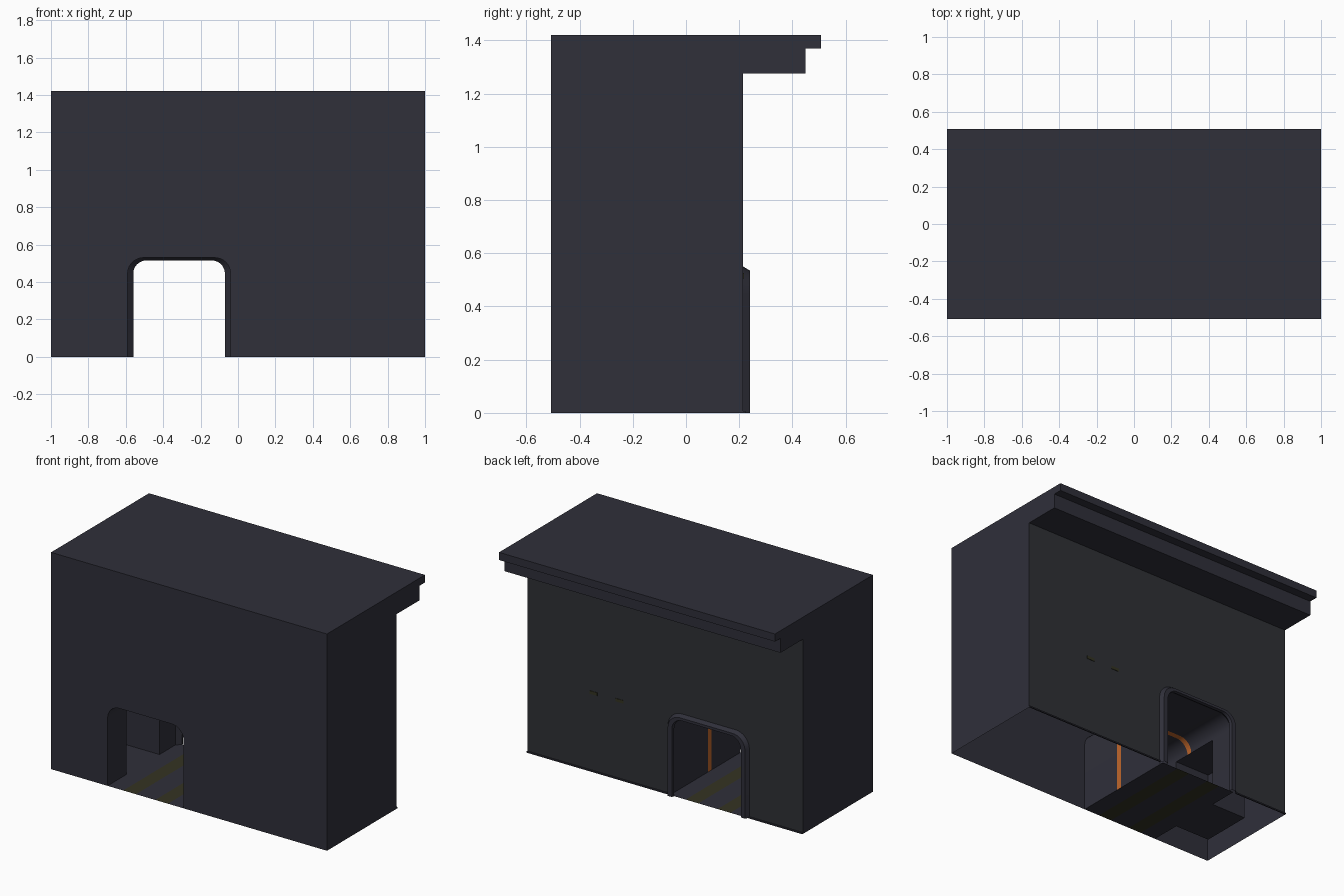
import bpy, bmesh, math

if "Cube" in bpy.data.objects:
    bpy.data.objects.remove(bpy.data.objects["Cube"])

def material(name, rgb):
    m = bpy.data.materials.new(name)
    m.diffuse_color = (*rgb, 1)
    m.use_nodes = True
    m.node_tree.nodes["Principled BSDF"].inputs["Base Color"].default_value = m.diffuse_color
    return m

DARK = material("charcoal", (0.029, 0.029, 0.042))
BACK = material("back_wall_grey", (0.028, 0.030, 0.036))
ORANGE = material("orange", (0.53, 0.135, 0.025))
OLIVE = material("dark_olive", (0.034, 0.033, 0.016))

def build(name, faces, mats, recalc=False, smooth=False):
    """faces: list of (points, material index)"""
    bm = bmesh.new()
    for pts, mi in faces:
        bm.faces.new([bm.verts.new(p) for p in pts]).material_index = mi
    bmesh.ops.remove_doubles(bm, verts=bm.verts, dist=0.0005)
    if recalc:
        bmesh.ops.recalc_face_normals(bm, faces=bm.faces)
    me = bpy.data.meshes.new(name)
    bm.to_mesh(me)
    bm.free()
    ob = bpy.data.objects.new(name, me)
    bpy.context.collection.objects.link(ob)
    for m in mats:
        me.materials.append(m)
    if smooth:
        bpy.ops.object.select_all(action='DESELECT')
        ob.select_set(True)
        bpy.context.view_layer.objects.active = ob
        bpy.ops.object.shade_smooth_by_angle(angle=math.radians(30))
    return ob

def arch(y, x0, x1, top, r, n=8):
    """Open doorway outline with rounded top corners, left foot to right foot"""
    pts = [(x0, y, 0)]
    for cx, a0 in ((x0 + r, math.pi), (x1 - r, math.pi / 2)):
        for i in range(n + 1):
            a = a0 - i / n * math.pi / 2
            pts.append((cx + r * math.cos(a), y, top - r + r * math.sin(a)))
    return pts + [(x1, y, 0)]

def loft(loops, rule=lambda k, i: 0):
    """Strips between successive outlines; rule gives material index or None to skip"""
    out = []
    for k, (a, b) in enumerate(zip(loops, loops[1:])):
        for i in range(len(a) - 1):
            mi = rule(k, i)
            if mi is not None:
                out.append(((a[i], b[i], b[i + 1], a[i + 1]), mi))
    return out

def box(name, x, y, z, mat):
    c = lambda i, j, k: (x[i], y[j], z[k])
    quads = [[c(i, 0, 0), c(i, 1, 0), c(i, 1, 1), c(i, 0, 1)] for i in (0, 1)]
    quads += [[c(0, i, 0), c(1, i, 0), c(1, i, 1), c(0, i, 1)] for i in (0, 1)]
    quads += [[c(0, 0, i), c(1, 0, i), c(1, 1, i), c(0, 1, i)] for i in (0, 1)]
    return build(name, [(q, 0) for q in quads], [mat], recalc=True)

FRONT, REAR, TOP = -0.507, 0.215, 1.42
L, R, H, RAD = -0.59, -0.04, 0.53, 0.085

# Wall block with stepped cornice, open underneath
profile = [(FRONT, 0), (FRONT, TOP), (0.507, TOP), (0.507, 1.37), (0.45, 1.37),
           (0.45, 1.275), (REAR, 1.275), (REAR, 0)]
faces = [([(x, y, z) for y, z in profile], 0) for x in (-1, 1)]
for (y0, z0), (y1, z1) in list(zip(profile, profile[1:]))[1:-1]:
    faces.append(([(-1, y0, z0), (1, y0, z0), (1, y1, z1), (-1, y1, z1)], 0))
front_hole = arch(FRONT, L, R, H, RAD)
rear_hole = arch(REAR, -0.61, -0.02, 0.55, 0.10)
for y, top, hole, mi in ((FRONT, TOP, front_hole, 0), (REAR, 1.275, rear_hole, 1)):
    faces.append(([(-1, y, 0)] + hole + [(1, y, 0), (1, y, top), (-1, y, top)], mi))
build("wall_block", faces, [DARK, BACK], recalc=True)

# Tunnel lining with an orange band; left side opens into the alcove
stations = [FRONT, -0.31, -0.205, -0.17, 0.03, 0.195]
def lining(k, i):
    if i == 0 and 1 <= k <= 3:
        return None
    return 1 if k == 2 else 0
build("tunnel_lining", loft([arch(y, L, R, H, RAD) for y in stations], lining),
      [DARK, ORANGE], smooth=True)

# Bevelled door frame on the rear wall
build("door_frame", loft([
    arch(0.195, L, R, H, RAD),
    arch(0.222, -0.56, -0.07, 0.515, 0.07),
    arch(0.24, -0.565, -0.065, 0.518, 0.073),
    arch(0.24, -0.595, -0.035, 0.535, 0.088),
    rear_hole]), [DARK], smooth=True)

# Side alcove
A, Y0, Y1, AH = -0.84, -0.31, 0.03, H - RAD
build("alcove", [
    ([(A, Y0, 0), (A, Y1, 0), (A, Y1, AH), (A, Y0, AH)], 0),
    ([(A, Y1, 0), (L, Y1, 0), (L, Y1, AH), (A, Y1, AH)], 0),
    ([(L, Y0, 0), (A, Y0, 0), (A, Y0, AH), (L, Y0, AH)], 0),
    ([(A, Y0, AH), (A, Y1, AH), (L, Y1, AH), (L, Y0, AH)], 0),
    ([(A, Y0, 0), (L, Y0, 0), (L, Y1, 0), (A, Y1, 0)], 0)], [DARK])

# Floor with two lengthwise stripes
xs = [L, -0.477, -0.385, -0.245, -0.153, R]
build("floor", [([(a, FRONT, 0), (b, FRONT, 0), (b, 0.222, 0), (a, 0.222, 0)], i % 2)
                for i, (a, b) in enumerate(zip(xs, xs[1:]))], [DARK, OLIVE])

# Thin skirting either side of the door
for side, x in (("left", (-1, -0.61)), ("right", (-0.02, 1))):
    box("skirting_" + side, x, (REAR, 0.224), (0, 0.008), DARK)

# Small markers on the rear wall
for i, x in enumerate((0.52, 0.33)):
    box("wall_marker_%d" % (i + 1), (x - 0.028, x + 0.028), (REAR, REAR + 0.003),
        (0.505, 0.525), OLIVE)
